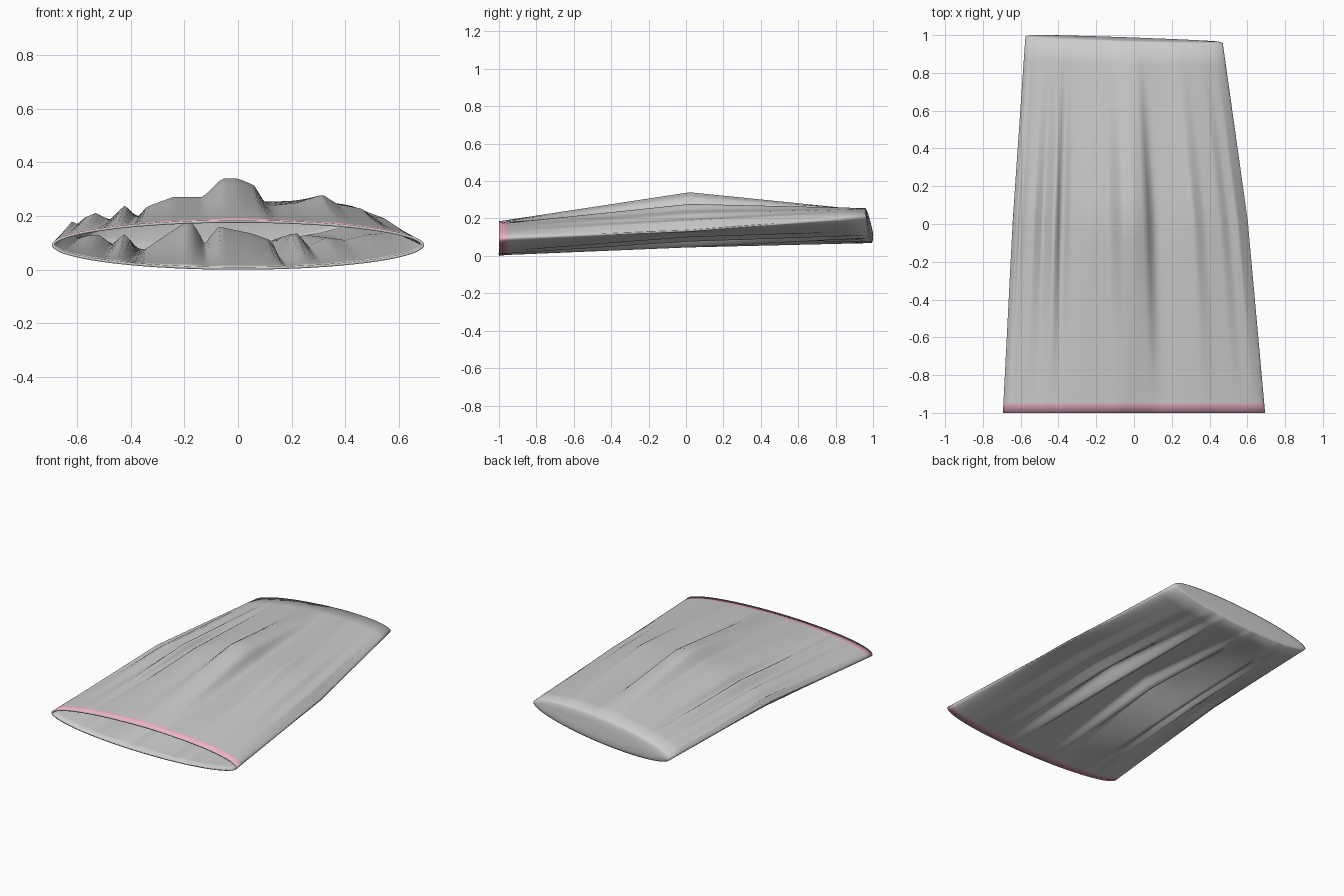
import bpy, bmesh, math

if "Cube" in bpy.data.objects:
    bpy.data.objects.remove(bpy.data.objects["Cube"])

N = 240      # points around each cross-section
ROWS = 8     # rows per straight span

# creased middle section: upper and lower folds as (x, z)
TOP = [(-.64, .15), (-.62, .18), (-.6, .17), (-.57, .195), (-.53, .212), (-.48, .185),
       (-.42, .242), (-.38, .19), (-.34, .235), (-.24, .272), (-.13, .272), (-.06, .34),
       (0, .34), (.06, .315), (.1, .25), (.13, .24), (.22, .25), (.315, .28),
       (.37, .245), (.46, .228), (.5, .2), (.55, .19), (.6, .14)]
BOTTOM = [(-.64, .14), (-.6, .105), (-.55, .12), (-.52, .12), (-.47, .08), (-.42, .125),
          (-.38, .04), (-.28, .11), (-.18, .175), (-.125, .08), (-.07, .15), (.05, .125),
          (.12, .1), (.145, .035), (.21, .135), (.26, .075), (.33, .11), (.4, .1),
          (.48, .12), (.6, .13)]


def lerp_profile(pts, x):
    for (x0, z0), (x1, z1) in zip(pts, pts[1:]):
        if x <= x1:
            return z0 + (z1 - z0) * max(0, x - x0) / (x1 - x0)
    return pts[-1][1]


def ellipse(cx, rx, cz, rz, y, slope=0, lean=0, roll=0):
    ring = []
    for i in range(N):
        a = 2 * math.pi * i / N
        c, s = math.cos(a), math.sin(a)
        ring.append((cx + rx * c, y + slope * c + lean * s, cz + rz * s + roll * c))
    return ring


def creased(y):
    ring = []
    for i in range(N):
        a = 2 * math.pi * i / N
        x = -.02 + .622 * math.cos(a)
        ring.append((x, y, lerp_profile(TOP if i <= N // 2 else BOTTOM, x)))
    return ring


def blend(a, b, t):
    return [tuple(p + (q - p) * t for p, q in zip(u, v)) for u, v in zip(a, b)]


# key sections from the open front to the rolled, closed back
front = ellipse(0, .694, .0925, .0925, -1)
mid = creased(.02)
hem = blend(front, mid, .05)


def back_ring(k, y):
    return ellipse(-.0525, .5225 - .0815 * (1 - k), .162, .0815 * k, y, -.017, -.01 * k, .046)


rings = [front]
back = back_ring(1, .975)
for a, b in ((hem, mid), (mid, back)):
    rings += [blend(a, b, k / ROWS) for k in range(ROWS)]
rings += [back] + [back_ring(k, y) for k, y in ((.85, .98), (.6, .983), (.3, .984), (.05, .984))]

bm = bmesh.new()
vr = [[bm.verts.new(p) for p in ring] for ring in rings]
for r, (a, b) in enumerate(zip(vr, vr[1:])):
    for i in range(N):
        j = (i + 1) % N
        f = bm.faces.new((a[i], a[j], b[j], b[i]))
        f.material_index = 1 if r == 0 else 0
bm.faces.new(vr[-1])
bmesh.ops.recalc_face_normals(bm, faces=bm.faces)
# the outside of the upper middle must face upward
bm.faces.ensure_lookup_table()
if bm.faces[N // 4].normal.z < 0:
    bmesh.ops.reverse_faces(bm, faces=bm.faces)

mesh = bpy.data.meshes.new("fabric_sleeve")
bm.to_mesh(mesh)
bm.free()
sleeve = bpy.data.objects.new("fabric_sleeve", mesh)
bpy.context.collection.objects.link(sleeve)

# grey cloth with a pink hem outside, plain lining inside
cloth = bpy.data.materials.new("cloth")
cloth.diffuse_color = (.8, .8, .8, 1)
cloth.use_nodes = True
cloth.node_tree.nodes["Principled BSDF"].inputs["Base Color"].default_value = cloth.diffuse_color
pink = bpy.data.materials.new("pink_hem")
pink.diffuse_color = (.85, .45, .56, 1)
pink.use_nodes = True
pink.node_tree.nodes["Principled BSDF"].inputs["Base Color"].default_value = pink.diffuse_color
for m in (cloth, pink, cloth, cloth):
    mesh.materials.append(m)

bpy.context.view_layer.objects.active = sleeve
sleeve.select_set(True)
mesh.shade_smooth()

# thin inner lining
wall = sleeve.modifiers.new("lining", 'SOLIDIFY')
wall.thickness = .01
wall.offset = -1
wall.material_offset = 2
wall.material_offset_rim = 2
